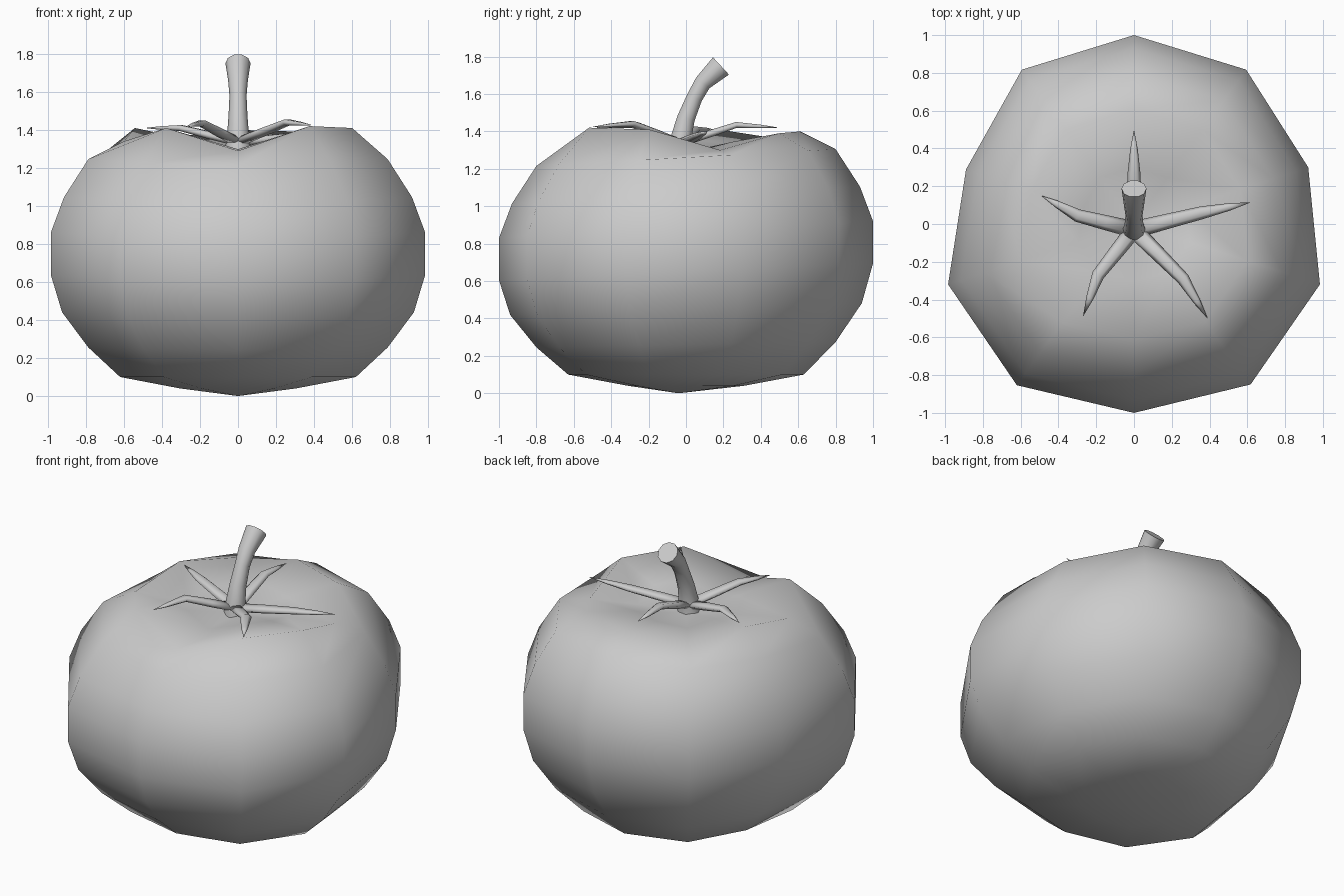
import bpy, bmesh, math
from mathutils import Vector

if "Cube" in bpy.data.objects:
    bpy.data.objects.remove(bpy.data.objects["Cube"])


def finish(bm, name, angle=None):
    bmesh.ops.recalc_face_normals(bm, faces=bm.faces)
    mesh = bpy.data.meshes.new(name)
    bm.to_mesh(mesh)
    bm.free()
    ob = bpy.data.objects.new(name, mesh)
    bpy.context.collection.objects.link(ob)
    bpy.context.view_layer.objects.active = ob
    ob.select_set(True)
    if angle:
        bpy.ops.object.shade_smooth_by_angle(angle=math.radians(angle))
    else:
        bpy.ops.object.shade_smooth()
    ob.select_set(False)
    return ob


def bridge(bm, a, b):
    n = len(a)
    for i in range(n):
        bm.faces.new((a[i], a[(i + 1) % n], b[(i + 1) % n], b[i]))


def fan(bm, ring, tip):
    for i in range(len(ring)):
        bm.faces.new((ring[i], ring[(i + 1) % len(ring)], tip))


def tube(name, path, sizes, sides, side, pointed, angle=None):
    """Sweep an oval section (half width, half height) along a path."""
    bm = bmesh.new()
    pts = [Vector(p) for p in path]
    side = Vector(side).normalized()
    rings = []
    last = len(pts) - 1
    for i, (p, (w, h)) in enumerate(zip(pts, sizes)):
        if pointed and i == last:
            break
        t = (pts[min(i + 1, last)] - pts[max(i - 1, 0)]).normalized()
        up = side.cross(t).normalized()
        rings.append([bm.verts.new(p + side * w * math.cos(k * math.tau / sides)
                                   + up * h * math.sin(k * math.tau / sides))
                      for k in range(sides)])
    for a, b in zip(rings, rings[1:]):
        bridge(bm, a, b)
    bm.faces.new(rings[0])
    if pointed:
        fan(bm, rings[-1], bm.verts.new(pts[-1]))
    else:
        bm.faces.new(rings[-1])
    return finish(bm, name, angle)


# Fruit body: ten uneven segments, counted counter-clockwise from the front
lobes = [1.0, 1.05, 1.035, 0.97, 1.01, 1.0, 1.01, 0.935, 1.035, 1.055]
rim_z = [1.29, 1.42, 1.41, 1.30, 1.39, 1.40, 1.36, 1.41, 1.34, 1.41]
profile = [(0.31, 0.04), (0.63, 0.10), (0.80, 0.26), (0.94, 0.45), (1, 0.65),
           (1, 0.875), (0.93, 1.06), (0.80, 1.26)]
bm = bmesh.new()


def body_ring(radius, heights):
    ring = []
    for i in range(10):
        a = math.radians(-90 + 36 * i)
        r = radius * lobes[i]
        ring.append(bm.verts.new((r * math.cos(a), r * math.sin(a), heights[i])))
    return ring


rings = []
for r, z in profile:
    lift = 0.045 * min(1, max(0, (z - 0.1) / 0.5))
    rings.append(body_ring(r, [z + lift * math.sin(math.radians(-90 + 36 * i))
                               for i in range(10)]))
rings.append(body_ring(0.61, rim_z))
rings.append(body_ring(0.30, [1.33 + 0.45 * (z - 1.36) for z in rim_z]))
for a, b in zip(rings, rings[1:]):
    bridge(bm, a, b)
fan(bm, rings[0], bm.verts.new((0, -0.04, 0)))
fan(bm, rings[-1], bm.verts.new((0, 0, 1.29)))
finish(bm, "fruit_body")

# Curved stem with a flared cut end
tube("stem",
     [(0, -0.03, 1.29), (0, -0.025, 1.37), (0, 0.0, 1.47), (0, 0.045, 1.58),
      (0, 0.09, 1.66), (0, 0.187, 1.75)],
     [(0.07, 0.065), (0.058, 0.058), (0.05, 0.05), (0.045, 0.045),
      (0.052, 0.048), (0.066, 0.066)],
     10, (1, 0, 0), False, 50)

# Five pointed sepals: bend point and tip
sepals = [((0.0, 0.27, 1.435), (0.0, 0.50, 1.42)),
          ((0.36, 0.06, 1.375), (0.62, 0.115, 1.40)),
          ((0.26, -0.29, 1.44), (0.39, -0.50, 1.425)),
          ((-0.19, -0.27, 1.435), (-0.27, -0.49, 1.42)),
          ((-0.30, 0.045, 1.41), (-0.49, 0.15, 1.41))]
for i, (bend, tip) in enumerate(sepals):
    root = Vector((0, -0.03, 1.335))
    bend, tip = Vector(bend), Vector(tip)
    mid = root.lerp(bend, 0.5)
    d = tip - root
    tube(f"sepal_{i + 1}", [root, mid, bend, bend.lerp(tip, 0.55), tip],
         [(0.045, 0.022), (0.04, 0.022), (0.034, 0.018), (0.02, 0.011), (0, 0)],
         6, (d.y, -d.x, 0), True)
